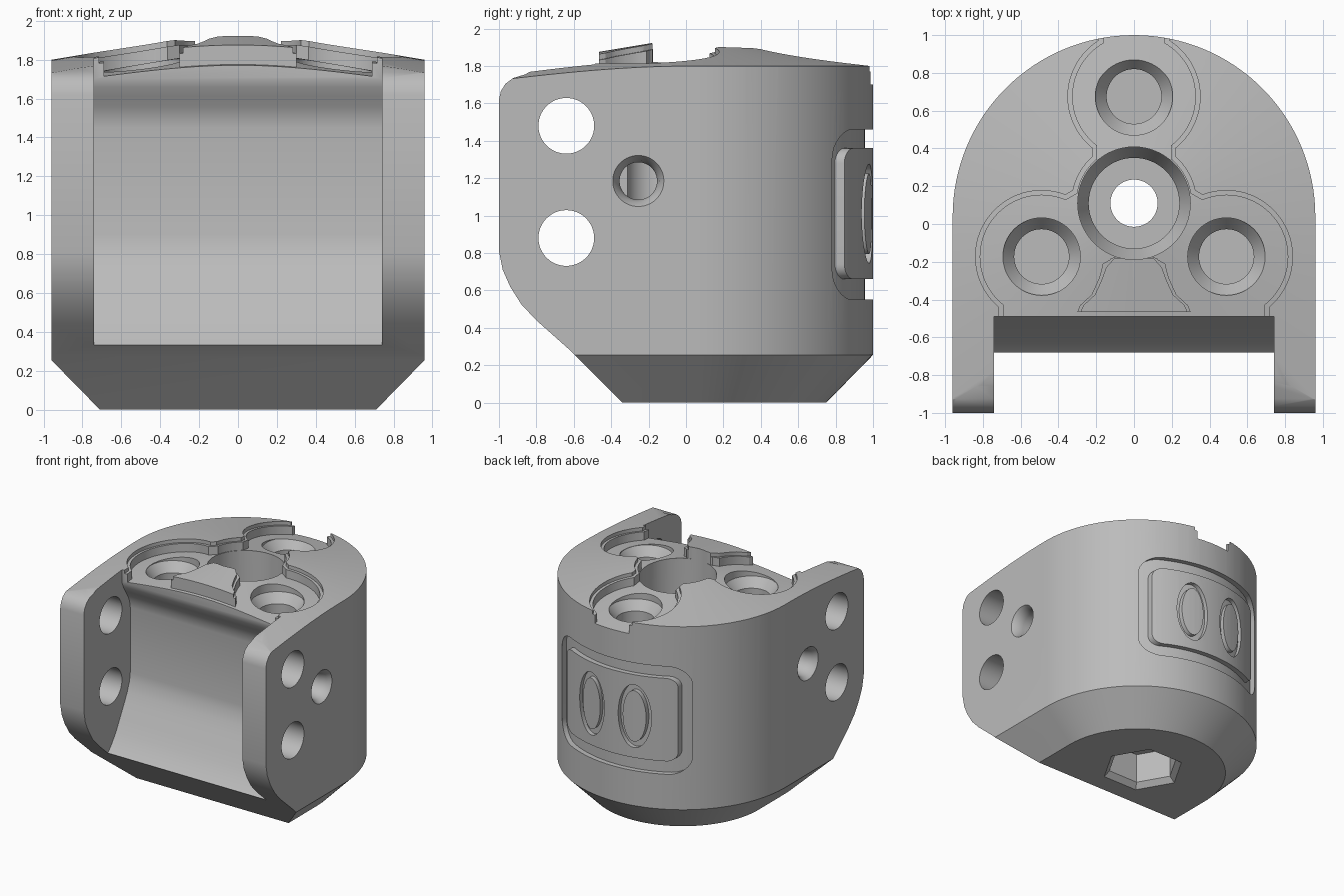
import bpy, bmesh
from math import sin, cos, pi, radians
from mathutils import Vector

if "Cube" in bpy.data.objects:
    bpy.data.objects.remove(bpy.data.objects["Cube"], do_unlink=True)

CY = 0.04           # centre of the round back
HUB = (0, 0.11)     # centre of the three-lobed recess
LOBES = [(HUB[0] + 0.565 * cos(radians(a)), HUB[1] + 0.565 * sin(radians(a))) for a in (90, 210, 330)]


def loft(name, rings):
    """Closed solid through equal-length rings of points."""
    bm = bmesh.new()
    loops = [[bm.verts.new(p) for p in ring] for ring in rings]
    n = len(loops[0])
    for a, b in zip(loops, loops[1:]):
        for i in range(n):
            bm.faces.new((a[i], a[(i + 1) % n], b[(i + 1) % n], b[i]))
    bm.faces.new(loops[0])
    bm.faces.new(loops[-1])
    bmesh.ops.recalc_face_normals(bm, faces=bm.faces)
    mesh = bpy.data.meshes.new(name)
    bm.to_mesh(mesh)
    bm.free()
    ob = bpy.data.objects.new(name, mesh)
    bpy.context.collection.objects.link(ob)
    return ob


def place(axis, u, v, w):
    return {"x": (w, u, v), "y": (u, w, v), "z": (u, v, w)}[axis]


def prism(name, pts, axis, lo, hi):
    return loft(name, [[place(axis, u, v, w) for u, v in pts] for w in (lo, hi)])


def oval(c, ru, rv=None, n=64, start=0.0):
    rv = rv or ru
    return [(c[0] + ru * cos(start + 2 * pi * i / n), c[1] + rv * sin(start + 2 * pi * i / n)) for i in range(n)]


def turned(name, c, profile, axis="z", n=64):
    return loft(name, [[place(axis, u, v, w) for u, v in oval(c, r, n=n)] for r, w in profile])


def box(name, x0, x1, y0, y1, z0, z1):
    return prism(name, [(x0, y0), (x1, y0), (x1, y1), (x0, y1)], "z", z0, z1)


def rounded(w, z0, z1, r):
    pts = []
    for cx, cz, q in ((w - r, z1 - r, 0), (r - w, z1 - r, 1), (r - w, z0 + r, 2), (w - r, z0 + r, 3)):
        pts += [(cx + r * cos((q + i / 8) * pi / 2), cz + r * sin((q + i / 8) * pi / 2)) for i in range(9)]
    return pts


def boolean(target, tool, op="DIFFERENCE"):
    mod = target.modifiers.new("cut", "BOOLEAN")
    mod.operation, mod.object, mod.solver = op, tool, "EXACT"
    deps = bpy.context.evaluated_depsgraph_get()
    mesh = bpy.data.meshes.new_from_object(target.evaluated_get(deps))
    target.modifiers.clear()
    target.data = mesh
    bpy.data.objects.remove(tool, do_unlink=True)
    return target


def roof(drop):
    """Shallow cone that shapes the top and the recess floor."""
    return turned("roof", (0, CY), [(1.6, -0.2), (1.6, 1.693 - drop), (0.01, 1.958 - drop)], n=128)


def outline(inset):
    r = 0.96 - inset
    arc = [(r * cos(pi * i / 64), CY + r * sin(pi * i / 64)) for i in range(65)]
    return arc + [(-r, -1), (r, -1)]


# Main body: round back, straight arms, chamfered foot
body = loft("body", [[(x, y, z) for x, y in outline(i)] for i, z in ((0.25, 0), (0, 0.255), (0, 2.1))])
side = [(-0.34, -0.1), (-0.34, 0), (-0.62, 0.28), (-0.8, 0.44), (-0.88, 0.525), (-0.94, 0.62), (-0.98, 0.71),
        (-1, 0.81), (-1, 1.62), (-0.99, 1.665), (-0.965, 1.705), (-0.925, 1.735), (-0.86, 1.755),
        (-0.78, 1.8), (-0.7, 2.2), (1.2, 2.2), (1.2, -0.1)]
boolean(body, prism("side_profile", side, "x", -1.2, 1.2), "INTERSECT")
boolean(body, roof(0), "INTERSECT")

# Front channel between the arms
channel = [(-1.2, 2.3), (-0.49, 2.3), (-0.49, 1.7), (-0.475, 1.66), (-0.445, 1.61), (-0.415, 1.56), (-0.39, 1.51),
           (-0.38, 1.45), (-0.38, 0.9), (-0.39, 0.83), (-0.42, 0.75), (-0.46, 0.67), (-0.52, 0.56),
           (-0.57, 0.47), (-0.63, 0.385), (-0.7, 0.31), (-1.2, -0.15)]
boolean(body, prism("front_channel", channel, "x", -0.74, 0.74))


def recess(grow, depth):
    """Three-lobed pocket, open at the front and back, around a raised front tab."""
    cut = prism("recess", oval(HUB, 0.305 + grow), "z", 1.3, 2.3)
    for k, c in enumerate(LOBES):
        boolean(cut, prism("lobe", oval(c, 0.325 + grow), "z", 1.31 + k / 100, 2.31 + k / 100), "UNION")
        d = (Vector(c) - Vector(HUB)).normalized()
        s = Vector((-d.y, d.x)) * (0.195 + grow)
        h = Vector(HUB)
        neck = [h - s, h - s + d * 0.45, h + s + d * 0.45, h + s]
        boolean(cut, prism("neck", [tuple(p) for p in neck], "z", 1.35 + k / 100, 2.35 + k / 100), "UNION")
    w = 0.69 + grow
    boolean(cut, box("front_gap", -w, w, -0.6, -0.32, 1.4, 2.41), "UNION")
    w = 0.16 + grow
    boolean(cut, box("back_gap", -w, w, 0.8, 1.2, 1.42, 2.43), "UNION")
    half = [(0.3, -0.465), (0.285, -0.43), (0.225, -0.375), (0.19, -0.3), (0.165, -0.23), (0.12, -0.18)]
    half = [(x - grow * 0.7, y) for x, y in half]
    tab = half + [(-x, y) for x, y in reversed(half)]
    boolean(cut, prism("tab", tab, "z", 1.2, 2.5))
    return boolean(cut, roof(depth))


boolean(body, recess(0.025, 0.03))
boolean(body, recess(0, 0.1))

# Central bore with its stepped seat
boolean(body, turned("centre_bore", HUB, [(0.24, 0.9), (0.24, 1.38), (0.298, 1.5), (0.298, 2.3)]))
boolean(body, turned("centre_hole", HUB, [(0.125, -0.1), (0.125, 1.0)]))

# Hexagonal socket under the foot
boolean(body, loft("hex_socket", [[(x, y, z) for x, y in oval(HUB, r, n=6)]
                                  for r, z in ((0.36, -0.03), (0.285, 0.045), (0.285, 0.3))]))

# Countersunk screw holes in the lobes
for c in LOBES:
    boolean(body, turned("screw_hole", c, [(0.145, 1.0), (0.145, 1.66), (0.205, 1.735), (0.205, 2.3)]))

# Pin holes through both arms, and a flared side hole on each side
for z in (0.88, 1.48):
    boolean(body, prism("pin_hole", oval((-0.64, z), 0.149), "x", -1.2, 1.2))
for s in (-1, 1):
    flare = [(0.1, s * 0.45), (0.1, s * 0.87), (0.112, s * 0.925), (0.14, s * 0.965), (0.14, s * 1.1)]
    boolean(body, turned("side_hole", (-0.255, 1.185), flare, axis="x"))


def back_groove(outer, inner, depth):
    """Groove between two outlines, following the round back."""
    cut = prism("back_groove", outer, "y", 0.5, 1.3)
    boolean(cut, prism("inner", inner, "y", 0.4, 1.4))
    core = prism("core", oval((0, CY), 0.96 - depth, n=128), "z", -0.2, 2.2)
    return boolean(cut, core)


# Back panel frame and its two oval rings
boolean(body, back_groove(rounded(0.61, 0.55, 1.46, 0.16), rounded(0.52, 0.66, 1.36, 0.08), 0.042))
for x in (-0.2, 0.2):
    boolean(body, back_groove(oval((x, 1.01), 0.135, 0.265), oval((x, 1.01), 0.095, 0.215), 0.035))

# One grey finish
grey = bpy.data.materials.new("grey")
grey.use_nodes = True
colour = (0.5, 0.5, 0.5, 1)
grey.diffuse_color = colour
grey.node_tree.nodes["Principled BSDF"].inputs["Base Color"].default_value = colour
body.data.materials.clear()
body.data.materials.append(grey)
for f in body.data.polygons:
    f.material_index = 0

bpy.ops.object.select_all(action="DESELECT")
body.select_set(True)
bpy.context.view_layer.objects.active = body
bpy.ops.object.shade_smooth_by_angle(angle=radians(24))
